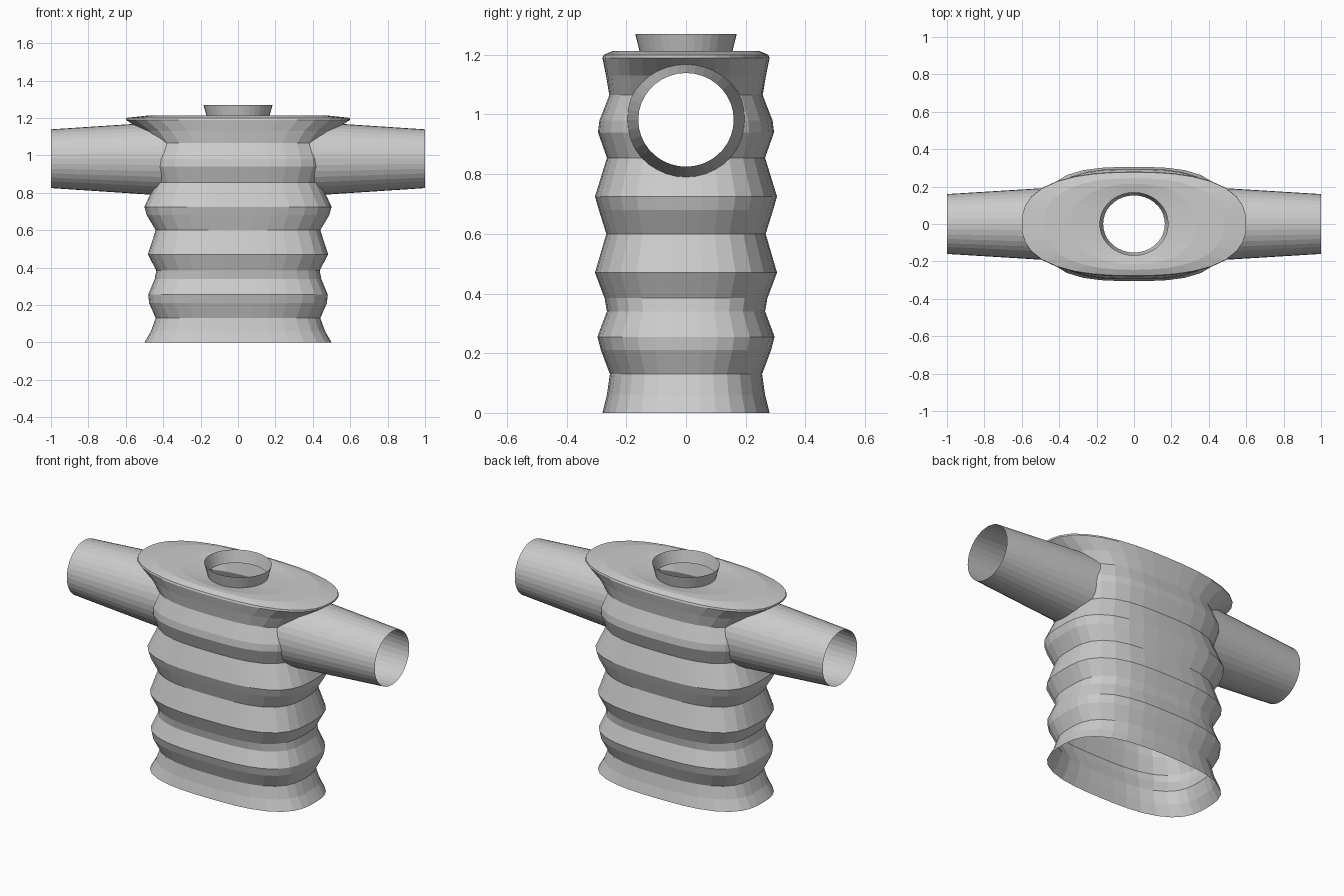
import bpy, bmesh, math

if "Cube" in bpy.data.objects:
    bpy.data.objects.remove(bpy.data.objects["Cube"])

SEG = 36

def loft(name, rings, place):
    """Closed loft through rings (t, half_a, half_b, squareness)."""
    bm = bmesh.new()
    loops = []
    for t, a, b, n in rings:
        loop = []
        for i in range(SEG):
            ang = 2 * math.pi * i / SEG
            c, s = math.cos(ang), math.sin(ang)
            r = (abs(c) ** n + abs(s) ** n) ** (-1 / n)
            loop.append(bm.verts.new(place(t, a * r * c, b * r * s)))
        loops.append(loop)
    for lo, hi in zip(loops, loops[1:]):
        for i in range(SEG):
            j = (i + 1) % SEG
            bm.faces.new((lo[i], lo[j], hi[j], hi[i]))
    bm.faces.new(loops[0][::-1])
    bm.faces.new(loops[-1])
    bmesh.ops.recalc_face_normals(bm, faces=bm.faces)
    mesh = bpy.data.meshes.new(name)
    bm.to_mesh(mesh)
    bm.free()
    obj = bpy.data.objects.new(name, mesh)
    bpy.context.collection.objects.link(obj)
    return obj

# Padded body, flared shoulders, dished top and collar
body_rings = [
    (0.00, 0.50, 0.28, 2.8), (0.06, 0.465, 0.265, 2.8), (0.13, 0.44, 0.255, 2.8),
    (0.21, 0.475, 0.285, 3.0), (0.255, 0.48, 0.297, 3.0), (0.34, 0.445, 0.265, 3.0),
    (0.385, 0.437, 0.273, 3.0), (0.47, 0.482, 0.305, 3.0), (0.60, 0.44, 0.267, 3.0),
    (0.68, 0.488, 0.292, 3.0), (0.725, 0.50, 0.305, 3.0), (0.855, 0.44, 0.265, 3.0),
    (0.94, 0.468, 0.295, 3.0), (0.98, 0.468, 0.29, 3.0), (1.065, 0.44, 0.257, 3.0),
    (1.13, 0.505, 0.268, 2.7), (1.19, 0.60, 0.28, 2.5), (1.20, 0.60, 0.276, 2.5),
    (1.213, 0.48, 0.245, 2.4), (1.213, 0.34, 0.215, 2.2), (1.20, 0.165, 0.153, 2.0),
    (1.27, 0.185, 0.17, 2.0)]
jacket = loft("padded_jacket", body_rings, lambda t, a, b: (a, b, t))

# Tapered sleeves joined to the body
sleeve_rings = [(0.30, 0.203, 0.203, 2), (1.0, 0.160, 0.157, 2)]
for side in (-1, 1):
    sleeve = loft("sleeve", sleeve_rings,
                  lambda t, a, b: (side * t, a, 0.982 + b))
    mod = jacket.modifiers.new("join_sleeve", 'BOOLEAN')
    mod.operation = 'UNION'
    mod.solver = 'EXACT'
    mod.object = sleeve
    sleeve.hide_render = True

dg = bpy.context.evaluated_depsgraph_get()
mesh = bpy.data.meshes.new_from_object(jacket.evaluated_get(dg))
jacket.modifiers.clear()
jacket.data = mesh
for o in list(bpy.data.objects):
    if o != jacket:
        bpy.data.objects.remove(o)

# Open the hem, collar and cuffs
bm = bmesh.new()
bm.from_mesh(mesh)
caps = [f for f in bm.faces
        if all(v.co.z < 0.001 for v in f.verts)
        or all(v.co.z > 1.269 for v in f.verts)
        or all(abs(v.co.x) > 0.999 for v in f.verts)]
bmesh.ops.delete(bm, geom=caps, context='FACES')
bm.to_mesh(mesh)
bm.free()
